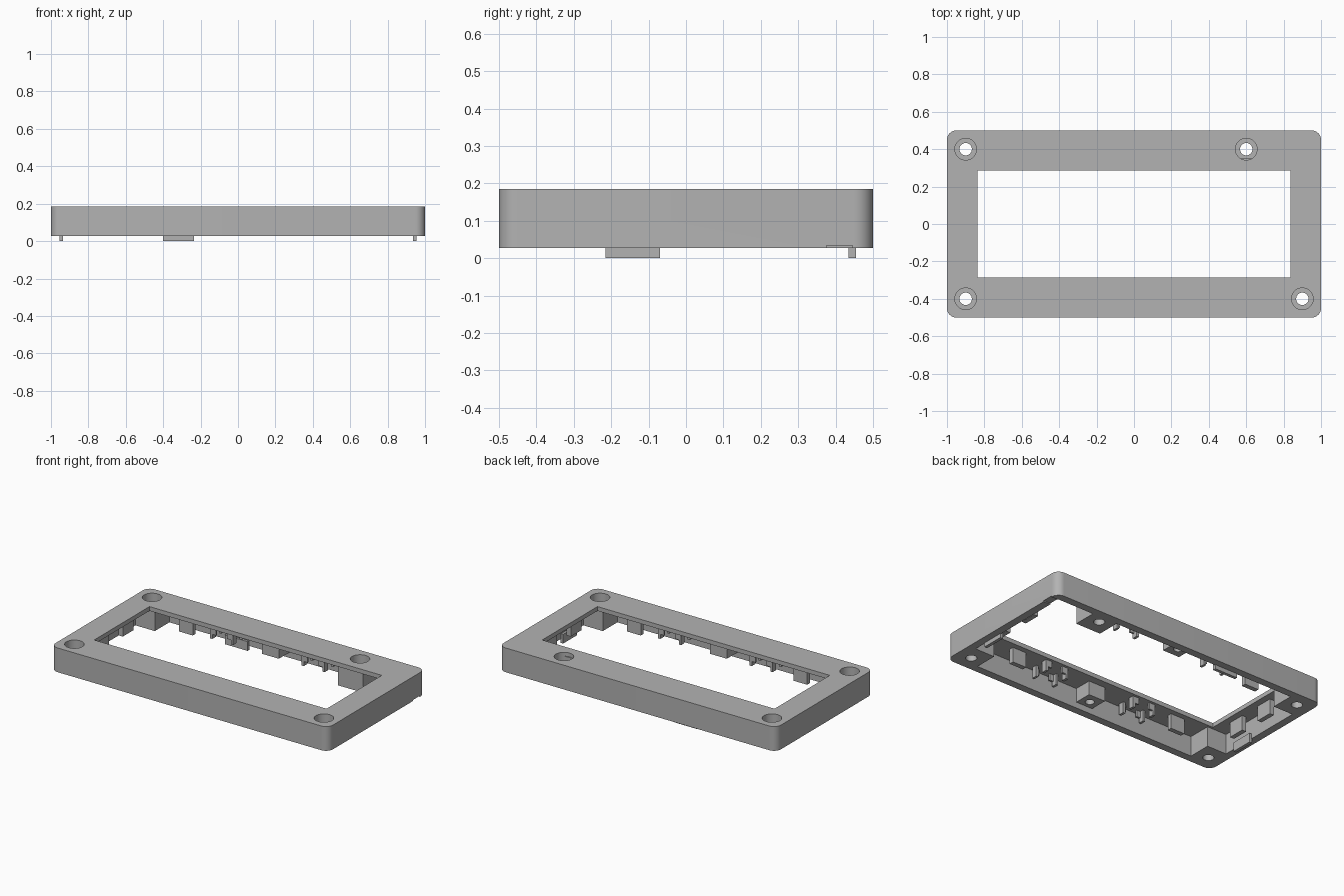
import bpy, bmesh, math
from mathutils import Matrix, Vector

if "Cube" in bpy.data.objects:
    bpy.data.objects.remove(bpy.data.objects["Cube"], do_unlink=True)

gray = bpy.data.materials.new("plain_gray")
gray.use_nodes = True
COLOUR = (0.45, 0.45, 0.45, 1)
gray.diffuse_color = COLOUR
gray.node_tree.nodes["Principled BSDF"].inputs["Base Color"].default_value = COLOUR

BOTTOM, TOP, PLATE = 0.027, 0.185, 0.157


def finish(name, bm):
    mesh = bpy.data.meshes.new(name)
    bmesh.ops.recalc_face_normals(bm, faces=bm.faces)
    bm.to_mesh(mesh)
    bm.free()
    ob = bpy.data.objects.new(name, mesh)
    bpy.context.collection.objects.link(ob)
    mesh.materials.append(gray)
    return ob


def box(name, x0, x1, y0, y1, z0, z1, radius=0):
    """Box from its limits, with optional rounded vertical corners."""
    bm = bmesh.new()
    bmesh.ops.create_cube(bm, size=1)
    bmesh.ops.scale(bm, vec=(abs(x1 - x0), abs(y1 - y0), z1 - z0), verts=bm.verts)
    bmesh.ops.translate(bm, vec=((x0 + x1) / 2, (y0 + y1) / 2, (z0 + z1) / 2), verts=bm.verts)
    if radius:
        upright = [e for e in bm.edges if abs(e.verts[0].co.z - e.verts[1].co.z) > 0.001]
        bmesh.ops.bevel(bm, geom=upright, offset=radius, segments=10,
                        profile=0.5, affect='EDGES')
    return finish(name, bm)


def cylinder(name, x, y, r, z0, z1):
    bm = bmesh.new()
    bmesh.ops.create_cone(bm, cap_ends=True, segments=40, radius1=r, radius2=r, depth=z1 - z0,
                          matrix=Matrix.Translation(Vector((x, y, (z0 + z1) / 2))))
    return finish(name, bm)


def combine(target, tool, operation):
    """Apply a boolean to the target and discard the tool."""
    tool.hide_render = True
    mod = target.modifiers.new(operation.lower(), 'BOOLEAN')
    mod.operation, mod.object, mod.solver = operation, tool, 'EXACT'
    bpy.context.view_layer.objects.active = target
    bpy.ops.object.modifier_apply(modifier=mod.name)
    bpy.data.objects.remove(tool, do_unlink=True)


# Hollow bezel with a rectangular window
frame = box("bezel_frame", -1, 1, -0.5, 0.5, BOTTOM, TOP, 0.05)
combine(frame, box("cavity", -0.95, 0.95, -0.45, 0.45, -0.1, PLATE), 'DIFFERENCE')
combine(frame, box("window", -0.838, 0.838, -0.285, 0.285, 0, 0.3), 'DIFFERENCE')

# Screw blocks with counterbored through holes
screws = [(-0.9, -0.4), (0.9, -0.4), (-0.9, 0.4), (0.6, 0.4)]
for x, y in screws:
    sx, sy = math.copysign(1, x), math.copysign(1, y)
    outer = 0.96 * sx if abs(x) > 0.8 else x + 0.09
    block = box("screw_block", x - 0.09 * sx, outer, 0.3 * sy, 0.46 * sy, BOTTOM, 0.17)
    combine(frame, block, 'UNION')
for x, y in screws:
    combine(frame, cylinder("screw_hole", x, y, 0.033, -0.1, 0.3), 'DIFFERENCE')
    combine(frame, cylinder("counterbore", x, y, 0.058, 0.085, 0.3), 'DIFFERENCE')

# Blind middle bosses under the long sides
for s in (-1, 1):
    combine(frame, box("boss", -0.06, 0.06, 0.335 * s, 0.46 * s, 0.066, 0.17), 'UNION')
    combine(frame, cylinder("boss_hole", 0, 0.4 * s, 0.027, 0, 0.14), 'DIFFERENCE')

# Shallow notch at the foot of the left wall
combine(frame, box("notch", 0.94, 1.1, 0.375, 0.445, 0, 0.034), 'DIFFERENCE')

# Clips hanging around the window
for s in (-1, 1):
    side = "left" if s > 0 else "right"
    end = "back" if s > 0 else "front"
    for t in (-1, 1):
        box(end + "_clip", 0.6 * t - 0.05, 0.6 * t + 0.05, 0.32 * s, 0.35 * s, 0.06, 0.16)
        box(side + "_clip", 0.88 * s, 0.91 * s, 0.125 * t - 0.055, 0.125 * t + 0.055, 0.06, 0.16)
        # Small corner-shaped holders, four to a group
        for i in (-1, 1):
            for j in (-1, 1):
                cx, cy = 0.33 * t + 0.075 * i, s * (0.365 + 0.045 * j)
                box("holder_post", cx - 0.008, cx + 0.008, cy - 0.018, cy + 0.018, 0.085, 0.16)
                box("holder_foot", cx, cx - 0.035 * i, cy + 0.006 * j * s,
                    cy + 0.018 * j * s, 0.115, 0.16)

# Locating tabs below the rim
for s in (-1, 1):
    box("side_tab", 0.935 * s, 0.955 * s, -0.215, -0.07, 0, 0.06)
box("back_tab", -0.4, -0.235, 0.435, 0.455, 0, 0.06)

# Smooth only the rounded corners and holes
bpy.ops.object.select_all(action='DESELECT')
frame.select_set(True)
bpy.context.view_layer.objects.active = frame
bpy.ops.object.shade_smooth_by_angle(angle=math.radians(30))
